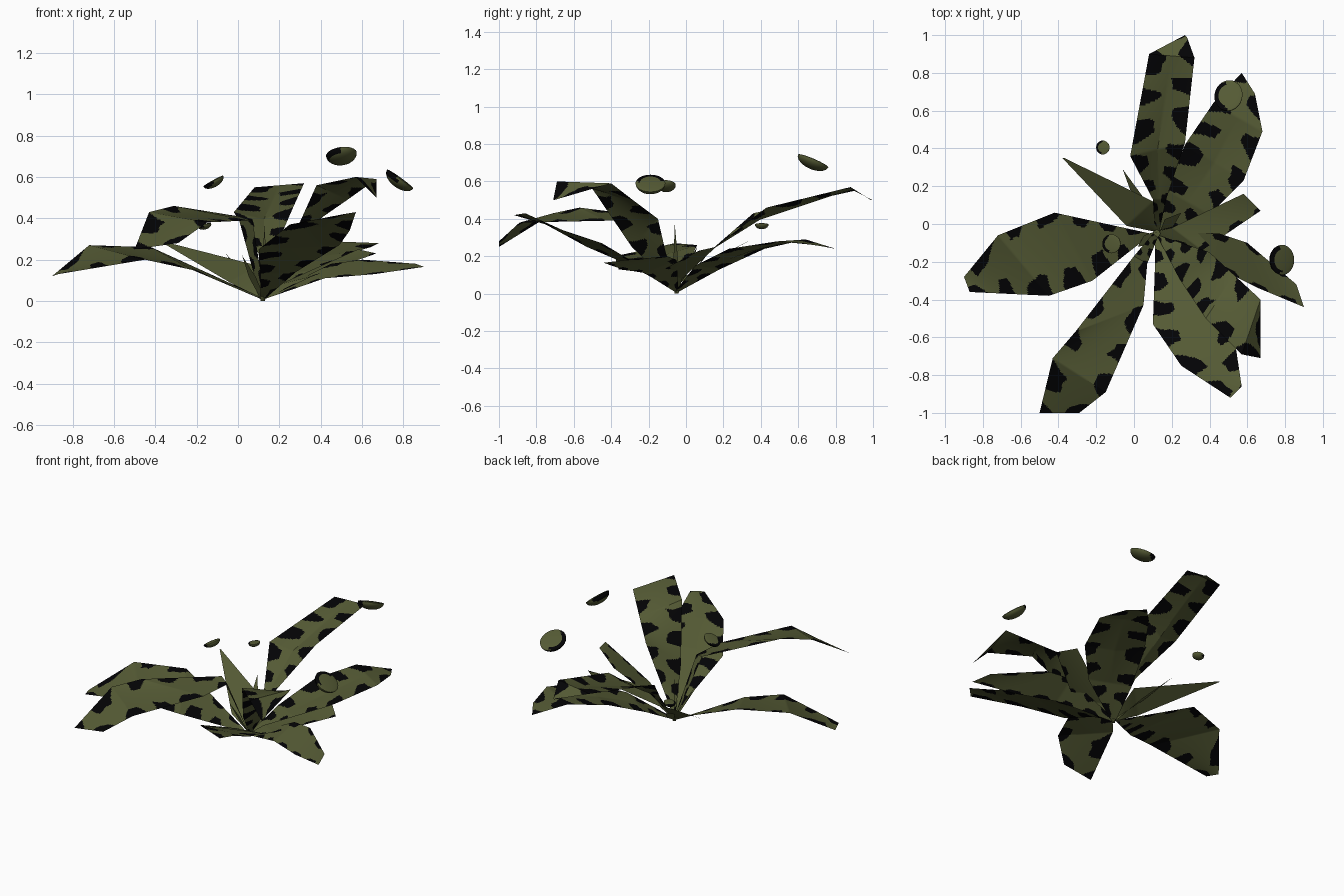
import bpy, bmesh, math
from mathutils import Vector, Euler, noise

cube = bpy.data.objects.get("Cube")
if cube:
    bpy.data.objects.remove(cube, do_unlink=True)

ROOT = Vector((.12, -.05, .01))
STEP = .009


def make_material(name, colour):
    material = bpy.data.materials.new(name)
    material.use_nodes = True
    material.diffuse_color = colour
    shader = material.node_tree.nodes["Principled BSDF"]
    shader.inputs["Base Color"].default_value = colour
    shader.inputs["Roughness"].default_value = .9
    return material


olive = make_material("olive green", (.09, .103, .035, 1))
black = make_material("blotch black", (.001, .001, .0015, 1))


def finish(bm, name):
    """Turn the bmesh into an object with both colours and soft shading."""
    mesh = bpy.data.meshes.new(name)
    bm.to_mesh(mesh)
    bm.free()
    mesh.materials.append(olive)
    mesh.materials.append(black)
    part = bpy.data.objects.new(name, mesh)
    bpy.context.collection.objects.link(part)
    bpy.ops.object.select_all(action='DESELECT')
    part.select_set(True)
    bpy.context.view_layer.objects.active = part
    bpy.ops.object.shade_smooth_by_angle(angle=math.radians(30))


def is_blotch(point, inset, depth, phase):
    """Wavy tongues of black reaching in from one leaf edge."""
    wobble = noise.noise(point * 6) * 1.5
    swing = math.sin((point - ROOT).length * 38 + phase + wobble)
    ripple = 1 + noise.noise(point * 15) * .4
    return inset < depth * min(.9, .4 + swing) * ripple


def leaf(name, left, right, depths=(0, 0), crease=0, phase=0):
    """Loft a thin sheet from the root between two edge polylines."""
    left = [ROOT + Vector((-.01, .01, 0))] + [Vector(p) for p in left]
    right = [ROOT + Vector((.01, -.01, 0))] + [Vector(p) for p in right]
    width = max((a - b).length for a, b in zip(left, right))
    across = max(4, 2 * math.ceil(width / STEP / 2))
    bm = bmesh.new()

    def add_row(s, t):
        """Cross row at fraction t of section s, dipped along the midrib."""
        a, b = left[s].lerp(left[s + 1], t), right[s].lerp(right[s + 1], t)
        fold = crease * max(0, 1 - abs(s + t - 2))
        row = []
        for j in range(across + 1):
            v = j / across
            dip = Vector((0, 0, fold * (1 - abs(2 * v - 1))))
            row.append(bm.verts.new(a.lerp(b, v) - dip))
        return row

    rows = [add_row(0, 0)]
    for s in range(len(left) - 1):
        length = max((left[s + 1] - left[s]).length, (right[s + 1] - right[s]).length)
        count = max(2, math.ceil(length / STEP))
        rows += [add_row(s, i / count) for i in range(1, count + 1)]
    for low, high in zip(rows, rows[1:]):
        span = (low[0].co - low[-1].co).length
        reach = [min(d, span * .4) for d in depths]
        for j in range(across):
            face = bm.faces.new((low[j + 1], high[j + 1], high[j], low[j]))
            centre = face.calc_center_median()
            v = (j + .5) / across
            face.material_index = int(
                is_blotch(centre, v * span, reach[0], phase)
                or is_blotch(centre, (1 - v) * span, reach[1], phase + math.pi))
    bmesh.ops.recalc_face_normals(bm, faces=bm.faces)
    finish(bm, name)


def spike(name, tip, half_width):
    """Narrow young blade from the root to a point."""
    tip = Vector(tip)
    side = (tip - ROOT).cross(Vector((.3, .2, 1))).normalized() * half_width
    middle = ROOT.lerp(tip, .5)
    leaf(name, [middle + side, tip], [middle - side, tip])


def pod(name, place, radii, tilt):
    """Drifting pod: nearly flat on top, rounded below, dark on one rim."""
    bm = bmesh.new()
    bmesh.ops.create_uvsphere(bm, u_segments=24, v_segments=16, radius=1)
    turn = Euler([math.radians(a) for a in tilt]).to_matrix()
    for face in bm.faces:
        c = face.calc_center_median()
        patch = noise.noise(c * 1.7 + Vector(place) * 9) * .4
        face.material_index = int(c.z > -.6 and c.xy.length > .65 and c.x + patch < -.2)
    for vert in bm.verts:
        if vert.co.z > 0:
            vert.co.z *= .15
        scaled = Vector([c * r for c, r in zip(vert.co, radii)])
        vert.co = turn @ scaled + Vector(place)
    finish(bm, name)


# Large outer leaves
leaf("back_leaf",
     [(.1, .13, .23), (-.02, .36, .43), (.08, .9, .55), (.27, 1, .5)],
     [(.17, .13, .23), (.27, .43, .46), (.32, .88, .57), (.28, .99, .5)],
     depths=(.1, .1), crease=.05)
leaf("back_left_leaf",
     [(.17, .18, .13), (.27, .42, .24), (.42, .64, .29), (.57, .8, .24)],
     [(.4, .05, .15), (.58, .23, .24), (.68, .49, .28), (.64, .69, .26)],
     depths=(.12, .09), crease=.02, phase=2)
leaf("front_left_upper_leaf",
     [(.24, -.29, .25), (.38, -.5, .56), (.57, -.69, .6), (.67, -.71, .5)],
     [(.4, -.15, .4), (.53, -.27, .49), (.67, -.4, .59), (.67, -.69, .505)],
     depths=(.1, .09), phase=1)
leaf("front_left_lower_leaf",
     [(.11, -.25, .13), (.1, -.53, .25), (.25, -.75, .37), (.51, -.92, .42)],
     [(.28, -.23, .14), (.49, -.45, .27), (.54, -.66, .34), (.57, -.86, .43)],
     depths=(.1, .08), phase=3)
leaf("front_right_leaf",
     [(0, -.17, .41), (-.31, -.57, .46), (-.43, -.71, .43), (-.5, -1, .25)],
     [(.07, -.21, .39), (.05, -.43, .39), (-.15, -.89, .38), (-.29, -1, .28)],
     depths=(.1, .08), phase=1)
leaf("right_leaf",
     [(-.22, -.3, .15), (-.45, -.38, .2), (-.87, -.36, .13)],
     [(-.42, .06, .26), (-.72, -.06, .27), (-.9, -.28, .12)],
     depths=(.13, .06))

# Small plain leaves
leaf("back_right_leaf",
     [(-.04, -.01, .09), (-.38, .35, .29)],
     [(.1, .12, .17), (-.37, .35, .29)])
leaf("left_upper_leaf",
     [(.2, -.02, .08), (.58, .16, .25)],
     [(.36, -.14, .12), (.67, .07, .23)], depths=(0, .03))
leaf("left_lower_leaf",
     [(.45, -.05, .18), (.6, -.1, .2), (.86, -.32, .18)],
     [(.42, -.22, .11), (.66, -.34, .13), (.9, -.44, .165)], depths=(.04, .03))

# Young blades at the heart
spike("upright_blade", (.13, -.06, .37), .015)
spike("back_blade", (-.06, .29, .23), .03)
spike("side_blade", (.25, .06, .25), .03)
spike("short_blade", (.02, -.12, .22), .03)

# Drifting pods
pod("back_left_pod", (.5, .68, .71), (.075, .088, .045), (-23, -8, 0))
pod("left_pod", (.785, -.19, .59), (.078, .08, .045), (0, 36, 0))
pod("right_pod", (-.12, -.105, .58), (.055, .05, .03), (0, -29, 0))
pod("back_right_pod", (-.165, .405, .37), (.036, .037, .025), (0, -10, 0))

# Root crown
crown = bmesh.new()
bmesh.ops.create_cone(crown, cap_ends=True, segments=8, radius1=.01, radius2=.02, depth=.04)
bmesh.ops.translate(crown, verts=crown.verts, vec=(ROOT.x, ROOT.y, .02))
finish(crown, "root_crown")
